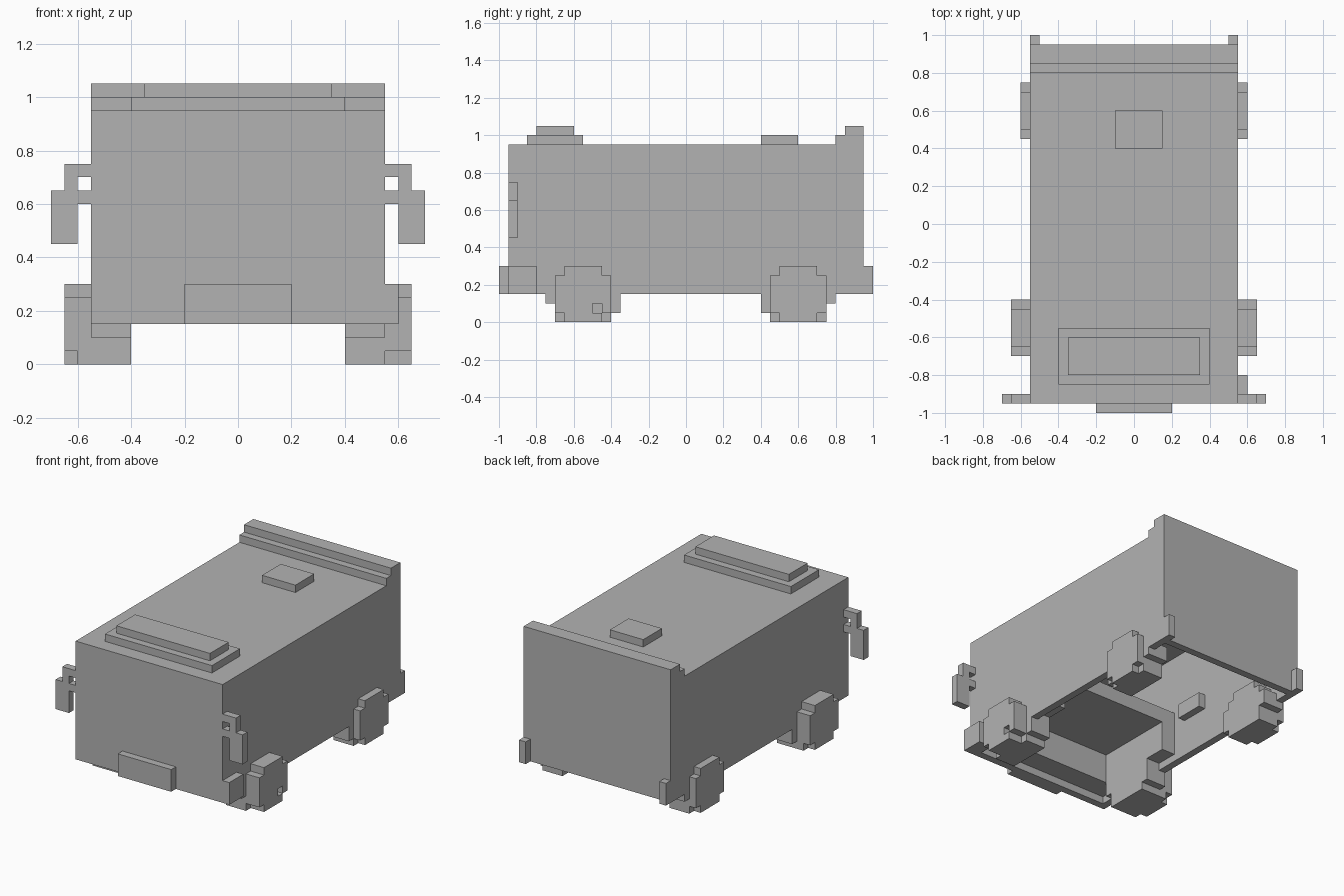
import bpy, bmesh

cube = bpy.data.objects.get("Cube")
if cube:
    bpy.data.objects.remove(cube, do_unlink=True)

grey = bpy.data.materials.new("plain_grey")
grey.use_nodes = True
GREY = (0.45, 0.45, 0.45, 1)
grey.diffuse_color = GREY
for node in grey.node_tree.nodes:
    if node.type == 'BSDF_PRINCIPLED':
        node.inputs["Base Color"].default_value = GREY


def finish(name, bm):
    mesh = bpy.data.meshes.new(name)
    bmesh.ops.recalc_face_normals(bm, faces=bm.faces)
    bm.to_mesh(mesh)
    bm.free()
    mesh.materials.append(grey)
    obj = bpy.data.objects.new(name, mesh)
    bpy.context.collection.objects.link(obj)
    return obj


def prism(name, profile, x0, x1):
    """Extrude a (y, z) outline along x."""
    bm = bmesh.new()
    face = bm.faces.new([bm.verts.new((x0, y, z)) for y, z in profile])
    ext = bmesh.ops.extrude_face_region(bm, geom=[face])
    moved = [v for v in ext["geom"] if isinstance(v, bmesh.types.BMVert)]
    bmesh.ops.translate(bm, verts=moved, vec=(x1 - x0, 0, 0))
    return finish(name, bm)


def box(name, x0, x1, y0, y1, z0, z1):
    return prism(name, [(y0, z0), (y1, z0), (y1, z1), (y0, z1)], x0, x1)


def side_box(name, s, x0, x1, *yz):
    return box(name, s * x0, s * x1, *yz)


# Hollow body, open underneath
body = box("body_shell", -0.55, 0.55, -0.95, 0.95, 0.15, 0.95)
bm = bmesh.new()
bm.from_mesh(body.data)
bm.faces.ensure_lookup_table()
floor = min(bm.faces, key=lambda f: f.calc_center_median().z)
bmesh.ops.delete(bm, geom=[floor], context='FACES_ONLY')
bm.to_mesh(body.data)
bm.free()
wall = body.modifiers.new("walls", 'SOLIDIFY')
wall.thickness = 0.05
wall.offset = -1
wall.use_even_offset = True

# Roof details
prism("rear_roof_lip", [(0.8, 0.95), (0.95, 0.95), (0.95, 1.05), (0.85, 1.05),
                        (0.85, 1.0), (0.8, 1.0)], -0.55, 0.55)
box("roof_vent_base", -0.4, 0.4, -0.85, -0.55, 0.95, 1.0)
box("roof_vent_top", -0.35, 0.35, -0.8, -0.6, 1.0, 1.05)
box("roof_hatch", -0.1, 0.15, 0.4, 0.6, 0.95, 1.0)

# Front plate, corner step and underside
box("front_plate", -0.2, 0.2, -1.0, -0.95, 0.15, 0.3)
box("left_corner_step", 0.55, 0.6, -0.95, -0.8, 0.15, 0.3)
box("front_crossmember", -0.5, 0.5, -0.9, -0.75, 0.2, 0.5)
box("cab_floor", -0.5, 0.5, -0.75, -0.2, 0.4, 0.5)
box("inner_wall_block", -0.5, -0.45, -0.1, 0.1, 0.4, 0.5)


def stepped_disc(yc, half, low, high, corner=0.05):
    """Blocky round outline with notched corners."""
    a, c = half, corner
    right = [(a - c, low), (a - c, low + c), (a, low + c),
             (a, high - c), (a - c, high - c), (a - c, high)]
    left = [(-y, z) for y, z in reversed(right)]
    return [(yc + y, z) for y, z in right + left]


for s, side in ((1, "left"), (-1, "right")):
    # Mirrors
    y = (-0.95, -0.9)
    side_box(side + "_mirror_upper_arm", s, 0.55, 0.65, *y, 0.7, 0.75)
    side_box(side + "_mirror_link", s, 0.6, 0.65, *y, 0.65, 0.7)
    side_box(side + "_mirror_lower_arm", s, 0.55, 0.6, *y, 0.6, 0.65)
    side_box(side + "_mirror_plate", s, 0.6, 0.7, *y, 0.45, 0.65)

    # Rear corner posts and front wheel housings
    side_box(side + "_rear_post", s, 0.5, 0.55, 0.95, 1.0, 0.15, 0.3)
    side_box(side + "_wheel_housing", s, 0.4, 0.5, -0.75, -0.2, 0.2, 0.4)

    # Wheels: notched outer disc, square-footed inner tyre, flared guards
    for end, d, yc, outer in (("front", 1, -0.55, 0.65), ("rear", -1, 0.6, 0.6)):
        name = side + "_" + end
        step = 0.6 if (s < 0 and end == "front") else 0.55
        wheel = prism(name + "_wheel", stepped_disc(yc, 0.15, 0, 0.3),
                      s * step, s * outer)
        tyre = [(yc - 0.15, 0), (yc + 0.15, 0), (yc + 0.15, 0.25),
                (yc + 0.1, 0.25), (yc + 0.1, 0.3), (yc - 0.1, 0.3),
                (yc - 0.1, 0.25), (yc - 0.15, 0.25)]
        prism(name + "_tyre", tyre, s * 0.4, s * step)
        for part, sign, low in (("fore_guard", -d, 0.1), ("aft_guard", d, 0.05)):
            ends = sorted((yc + sign * 0.15, yc + sign * 0.2))
            side_box(name + "_" + part, s, 0.4, 0.55, *ends, low, 0.2)

        # Small square dent in one wheel
        if name == "left_front":
            cutter = box("dent_cutter", 0.6, 0.7, -0.5, -0.45, 0.05, 0.1)
            cutter.hide_render = True
            cut = wheel.modifiers.new("dent", 'BOOLEAN')
            cut.operation = 'DIFFERENCE'
            cut.solver = 'EXACT'
            cut.object = cutter
            bpy.context.view_layer.objects.active = wheel
            bpy.ops.object.modifier_apply(modifier=cut.name)
            bpy.data.objects.remove(cutter, do_unlink=True)
